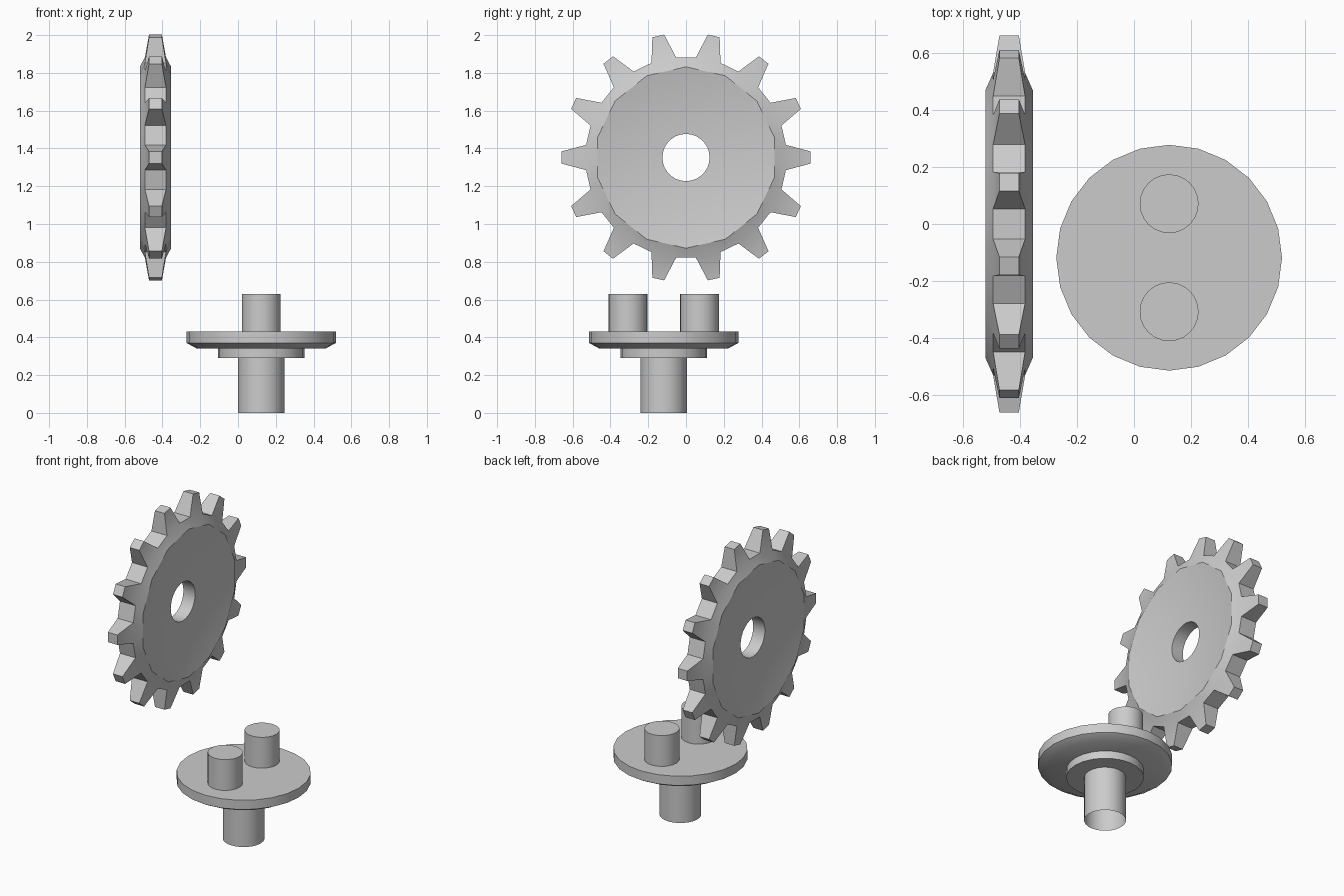
import bpy, bmesh, math
from mathutils import Vector

if "Cube" in bpy.data.objects:
    bpy.data.objects.remove(bpy.data.objects["Cube"])

steel = bpy.data.materials.new("plain grey")
steel.diffuse_color = (0.6, 0.6, 0.6, 1)
steel.use_nodes = True
steel.node_tree.nodes["Principled BSDF"].inputs["Base Color"].default_value = steel.diffuse_color


def finish(name, bm, angle, loc):
    bmesh.ops.recalc_face_normals(bm, faces=bm.faces)
    me = bpy.data.meshes.new(name)
    bm.to_mesh(me)
    bm.free()
    me.materials.append(steel)
    ob = bpy.data.objects.new(name, me)
    ob.location = loc
    bpy.context.collection.objects.link(ob)
    bpy.ops.object.select_all(action='DESELECT')
    ob.select_set(True)
    bpy.context.view_layer.objects.active = ob
    bpy.ops.object.shade_smooth_by_angle(angle=math.radians(angle))
    return ob


def lathe(name, profile, loc, sides=24, cap_bottom=True, cap_top=True):
    """Spin (radius, z) points, listed bottom to top, around z."""
    bm = bmesh.new()
    rings = []
    for r, z in profile:
        rings.append([bm.verts.new((r * math.cos(2 * math.pi * i / sides),
                                    r * math.sin(2 * math.pi * i / sides), z))
                      for i in range(sides)])
    for a, b in zip(rings, rings[1:]):
        for i in range(sides):
            j = (i + 1) % sides
            bm.faces.new((a[i], a[j], b[j], b[i]))
    if cap_bottom:
        bm.faces.new(rings[0])
    if cap_top:
        bm.faces.new(rings[-1])
    return finish(name, bm, 40, loc)


# --- base with two pegs ---
CX, CY = 0.123, -0.118
lathe("stem", [(0.123, 0), (0.123, 0.30)], (CX, CY, 0), cap_bottom=False, cap_top=False)
lathe("collar", [(0.228, 0.29), (0.228, 0.34)], (CX, CY, 0), cap_top=False)
lathe("flange", [(0.34, 0.34), (0.395, 0.37), (0.395, 0.43)], (CX, CY, 0))
for side, name in ((1, "back_peg"), (-1, "front_peg")):
    lathe(name, [(0.103, 0.43), (0.103, 0.63)], (CX, CY + side * 0.189, 0), cap_bottom=False)

# --- toothed wheel, axis along x ---
N = 14
P = 2 * math.pi / N
HALF = math.radians(7.2)      # half angle of a tooth at its base
bm = bmesh.new()


def pt(x, r, a, side=0.0):
    """Point at radius r and angle a, shifted sideways along the tangent."""
    return bm.verts.new((x, r * math.cos(a) - side * math.sin(a),
                         r * math.sin(a) + side * math.cos(a)))


def half_wheel(s):
    d = {k: [] for k in ("hole", "mid", "rim", "bl", "br", "tl", "tr")}
    for i in range(2 * N):            # even = tooth middle, odd = valley middle
        a = i * P / 2
        d["hole"].append(pt(s * 0.042, 0.125, a))
        d["mid"].append(pt(s * 0.052, 0.31, a))
        d["rim"].append(pt(s * 0.083, 0.48 if i % 2 else 0.48 * math.cos(P / 2), a))
    for k in range(N):
        a = k * P
        d["bl"].append(pt(s * 0.056, 0.533, a - HALF))
        d["br"].append(pt(s * 0.056, 0.533, a + HALF))
        d["tl"].append(pt(s * 0.034, 0.66, a, -0.032))
        d["tr"].append(pt(s * 0.034, 0.66, a, 0.032))
    for i in range(2 * N):            # dished face
        j = (i + 1) % (2 * N)
        for u, v in (("hole", "mid"), ("mid", "rim")):
            bm.faces.new((d[u][i], d[u][j], d[v][j], d[v][i]))
    for k in range(N):                # sloped shoulder and tooth face
        n = (k + 1) % N
        v0, m, v1 = d["rim"][2 * k - 1], d["rim"][2 * k], d["rim"][2 * k + 1]
        bl, br = d["bl"][k], d["br"][k]
        for f in ((m, bl, br), (v0, bl, m), (m, br, v1), (v1, br, d["bl"][n]),
                  (bl, br, d["tr"][k], d["tl"][k])):
            bm.faces.new(f)
    return d


A, B = half_wheel(1), half_wheel(-1)


def bridge(k1, i, k2, j):
    bm.faces.new((A[k1][i], A[k2][j], B[k2][j], B[k1][i]))


for i in range(2 * N):                # bore
    bridge("hole", i, "hole", (i + 1) % (2 * N))
for k in range(N):                    # tooth flanks, tips and valleys
    bridge("bl", k, "tl", k)
    bridge("tl", k, "tr", k)
    bridge("tr", k, "br", k)
    bridge("br", k, "bl", (k + 1) % N)
finish("toothed_wheel", bm, 30, (-0.437, 0, 1.352))
